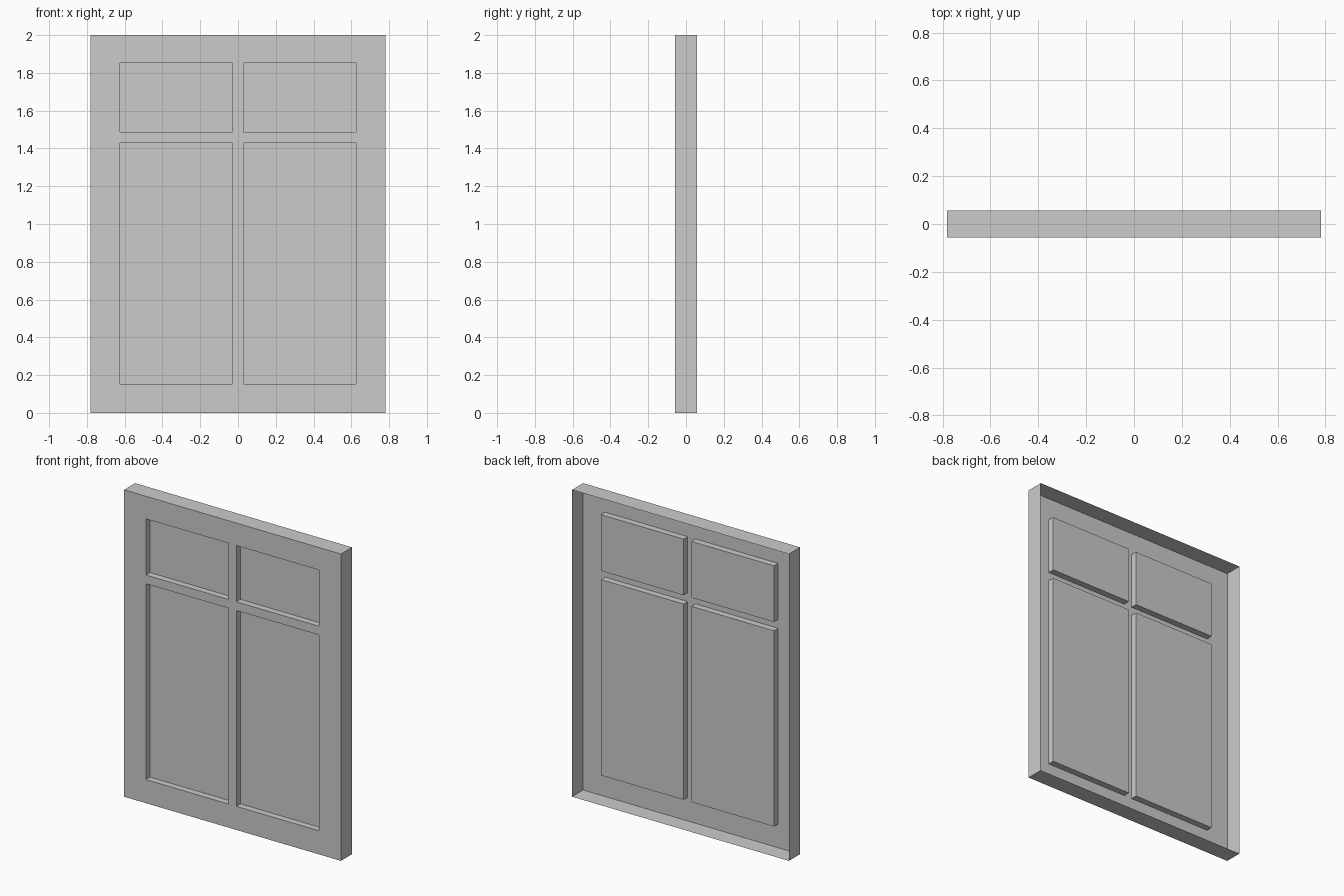
import bpy, bmesh

if "Cube" in bpy.data.objects:
    bpy.data.objects.remove(bpy.data.objects["Cube"])

HALF_W, HALF_D, HEIGHT = 0.782, 0.057, 2.0
RECESS = 0.042
XS = [-HALF_W, -0.624, -0.028, 0.028, 0.624, HALF_W]
ZS = [0.0, 0.154, 1.43, 1.487, 1.853, HEIGHT]


def loop(bm, x0, x1, z0, z1, y):
    # counter-clockwise seen from the front
    return [bm.verts.new((x, y, z)) for x, z in ((x0, z0), (x1, z0), (x1, z1), (x0, z1))]


def walls(bm, front, back, outward):
    for i in range(4):
        j = (i + 1) % 4
        quad = [front[i], front[j], back[j], back[i]]
        bm.faces.new(quad[::-1] if outward else quad)


def finish(bm, name):
    bmesh.ops.remove_doubles(bm, verts=bm.verts[:], dist=1e-5)
    mesh = bpy.data.meshes.new(name)
    bm.to_mesh(mesh)
    bm.free()
    ob = bpy.data.objects.new(name, mesh)
    bpy.context.collection.objects.link(ob)
    return ob


# Front sheet with four openings, plus the outer rim (open at the back)
bm = bmesh.new()
for i in range(5):
    for k in range(5):
        if not (i in (1, 3) and k in (1, 3)):
            bm.faces.new(loop(bm, XS[i], XS[i + 1], ZS[k], ZS[k + 1], -HALF_D))
rim = (-HALF_W, HALF_W, 0.0, HEIGHT)
walls(bm, loop(bm, *rim, -HALF_D), loop(bm, *rim, HALF_D), True)
bmesh.ops.remove_doubles(bm, verts=bm.verts[:], dist=1e-5)
# Merge the coplanar strips of the front sheet
bmesh.ops.dissolve_limit(bm, angle_limit=0.01, verts=bm.verts[:], edges=bm.edges[:])
finish(bm, "door_frame")

# Recessed panels: thin pressed pockets behind the openings
for k, row in ((1, "lower"), (3, "upper")):
    for i, side in ((1, "left"), (3, "right")):
        bm = bmesh.new()
        rect = (XS[i], XS[i + 1], ZS[k], ZS[k + 1])
        front = loop(bm, *rect, -HALF_D)
        back = loop(bm, *rect, -HALF_D + RECESS)
        walls(bm, front, back, False)
        bm.faces.new(back)
        finish(bm, f"{row}_{side}_panel")
